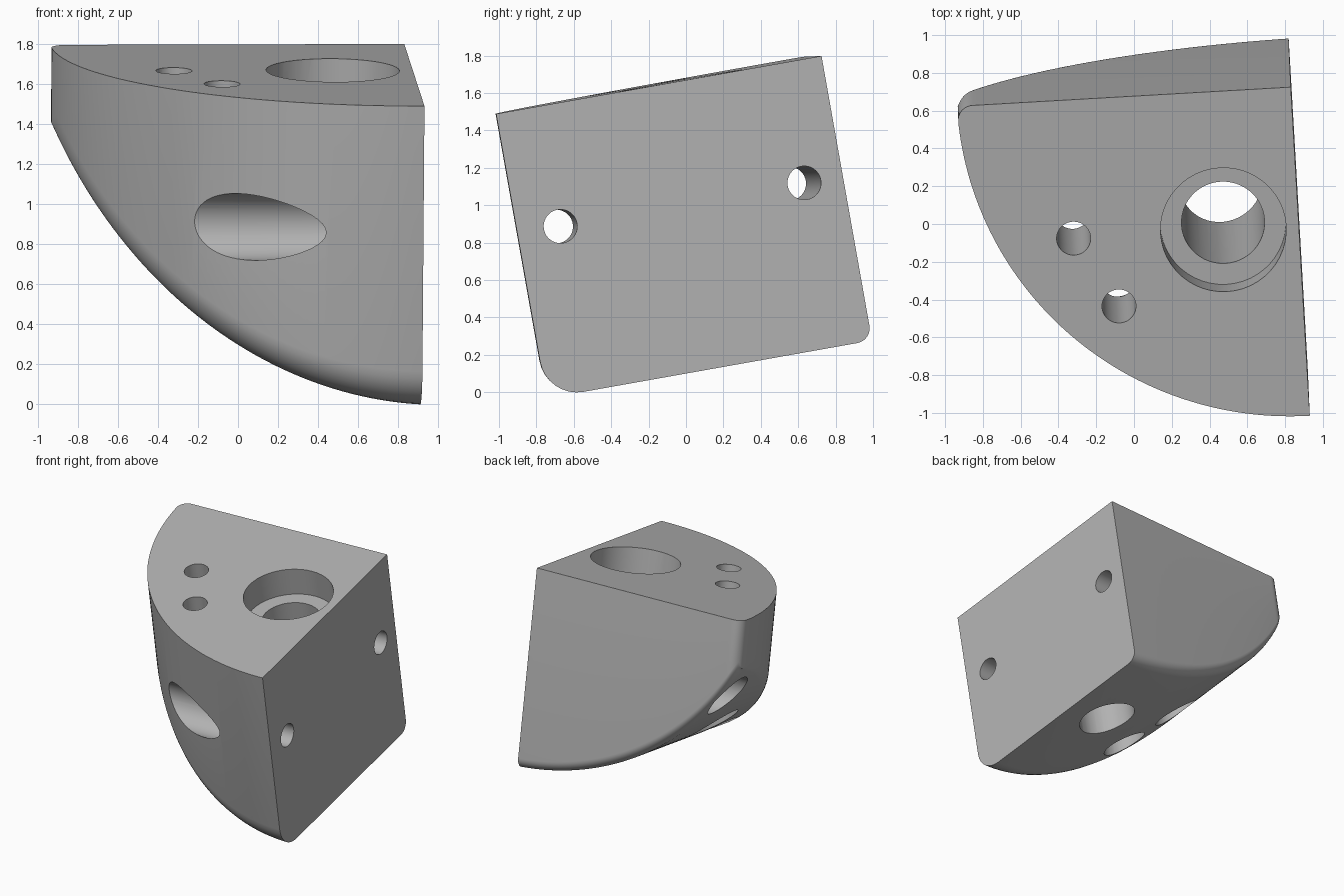
import bpy, bmesh, math
from mathutils import Matrix, Vector

cube = bpy.data.objects.get("Cube")
if cube:
    bpy.data.objects.remove(cube, do_unlink=True)

DEPTH, HEIGHT, PLAN_R = 1.77, 1.545, 1.77
CORNER, FRONT_FILLET = 0.08, 0.2
END = 1.767
STEPS, ARC = 56, 8

grey = bpy.data.materials.new("plain_grey")
grey.use_nodes = True
grey.diffuse_color = (0.45, 0.45, 0.45, 1)
grey.node_tree.nodes["Principled BSDF"].inputs["Base Color"].default_value = (0.45, 0.45, 0.45, 1)


def new_object(name, bm):
    bmesh.ops.recalc_face_normals(bm, faces=bm.faces[:])
    mesh = bpy.data.meshes.new(name)
    bm.to_mesh(mesh)
    bm.free()
    mesh.materials.append(grey)
    obj = bpy.data.objects.new(name, mesh)
    bpy.context.collection.objects.link(obj)
    return obj


def section(p):
    """Upright slice at distance p from the flat side, lower corners rounded."""
    front = DEPTH - math.sqrt(PLAN_R ** 2 - p ** 2)
    centre = math.sqrt((PLAN_R - CORNER) ** 2 - CORNER ** 2)
    back = DEPTH
    if p > centre:
        back += math.sqrt(max(0, CORNER ** 2 - (p - centre) ** 2)) - CORNER
    floor = 2.148 - math.sqrt(2.153 ** 2 - (p + 0.15) ** 2)
    limit = 0.45 * (back - front)
    rf = min(FRONT_FILLET * (1 - 0.5 * p / END), limit)
    rb = min(CORNER, limit)
    pts = [(front, HEIGHT)]
    for i in range(ARC + 1):
        a = math.pi / 2 * i / ARC
        pts.append((front + rf - rf * math.cos(a), floor + rf - rf * math.sin(a)))
    for i in range(ARC + 1):
        a = math.pi / 2 * i / ARC
        pts.append((back - rb + rb * math.sin(a), floor + rb - rb * math.cos(a)))
    pts.append((back, HEIGHT))
    return [Vector((-p, v, w)) for v, w in pts]


# Body: lofted slices
bm = bmesh.new()
rings = []
for i in range(STEPS + 1):
    p = END * math.sin(math.pi / 2 * i / STEPS)
    rings.append([bm.verts.new(c) for c in section(p)])
for a, b in zip(rings, rings[1:]):
    n = len(a)
    for j in range(n):
        k = (j + 1) % n
        bm.faces.new((a[j], a[k], b[k], b[j]))
bm.faces.new(rings[0])
bm.faces.new(rings[-1])
body = new_object("bracket_body", bm)


def drill(start, end, radius):
    """Cut a round hole from start to end."""
    start, end = Vector(start), Vector(end)
    axis = end - start
    place = Matrix.Translation((start + end) / 2) @ axis.to_track_quat("Z", "Y").to_matrix().to_4x4()
    cut = bmesh.new()
    bmesh.ops.create_cone(cut, cap_ends=True, segments=48, radius1=radius, radius2=radius,
                          depth=axis.length, matrix=place)
    cutter = new_object("hole_cutter", cut)
    cutter.hide_render = True
    mod = body.modifiers.new("hole", "BOOLEAN")
    mod.operation, mod.solver, mod.object = "DIFFERENCE", "EXACT", cutter
    bpy.context.view_layer.objects.active = body
    bpy.ops.object.modifier_apply(modifier=mod.name)
    bpy.data.objects.remove(cutter, do_unlink=True)


# Large stepped bore
drill((-0.4, 1.025, -1), (-0.4, 1.025, 2), 0.22)
drill((-0.4, 1.025, HEIGHT - 0.22), (-0.4, 1.025, 2), 0.333)

# Upright bolt holes, widened from below
for u, v in ((-1.194, 1.025), (-0.975, 0.647)):
    drill((u, v, -1), (u, v, 2), 0.09)
    drill((u, v, -1), (u, v, 0.75), 0.167)

# Sideways bolt holes, widened from the curved wall
for v, seat in ((0.234, 0.4), (1.56, 1.4)):
    drill((-3, v, 0.893), (1, v, 0.893), 0.09)
    drill((-3, v, 0.893), (-seat, v, 0.893), 0.167)

# Tilt the finished part into place
v_axis = Vector((-0.057, 0.983, 0.175)).normalized()
u_axis = v_axis.cross(Vector((0.007, -0.165, 0.986))).normalized()
w_axis = u_axis.cross(v_axis)
turn = Matrix((u_axis, v_axis, w_axis)).transposed().to_4x4()
body.data.transform(Matrix.Translation((0.919, -0.745, -0.033)) @ turn)
body.data.update()

bpy.ops.object.select_all(action="DESELECT")
body.select_set(True)
bpy.context.view_layer.objects.active = body
bpy.ops.object.shade_smooth_by_angle(angle=math.radians(30))
